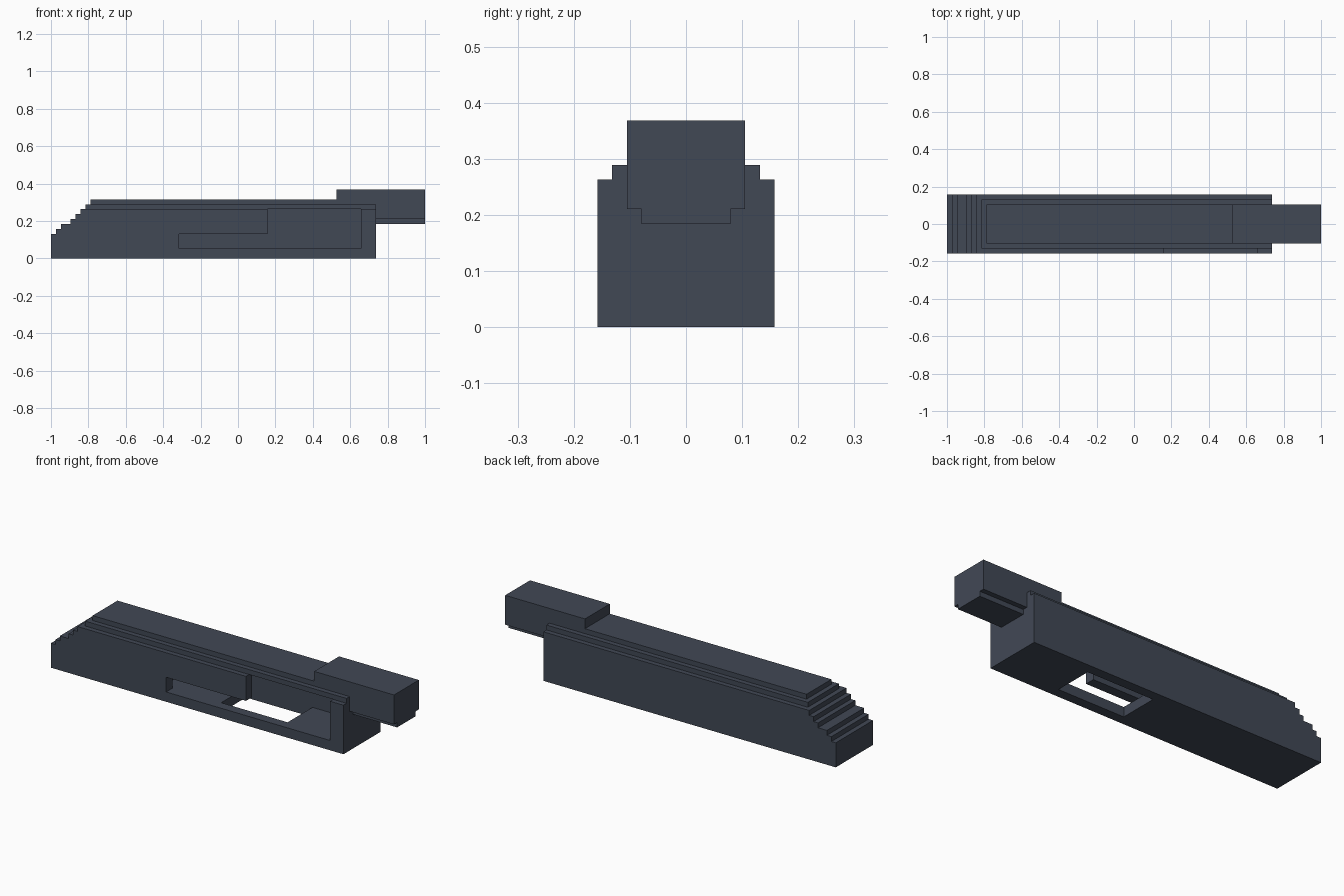
import bpy, bmesh

if "Cube" in bpy.data.objects:
    bpy.data.objects.remove(bpy.data.objects["Cube"])

U = 2 / 76  # grid unit; x counted from the left end

mat = bpy.data.materials.new("dark_slate")
mat.diffuse_color = (0.053, 0.065, 0.091, 1)
mat.use_nodes = True
mat.node_tree.nodes["Principled BSDF"].inputs["Base Color"].default_value = mat.diffuse_color


def extrude(name, profile, half_width):
    """Side profile of (x, z) grid points, extruded symmetrically along y."""
    bm = bmesh.new()
    face = bm.faces.new([bm.verts.new(((x - 38) * U, -half_width * U, z * U)) for x, z in profile])
    new = bmesh.ops.extrude_face_region(bm, geom=[face])["geom"]
    verts = [g for g in new if isinstance(g, bmesh.types.BMVert)]
    bmesh.ops.translate(bm, verts=verts, vec=(0, 2 * half_width * U, 0))
    bmesh.ops.recalc_face_normals(bm, faces=bm.faces)
    mesh = bpy.data.meshes.new(name)
    bm.to_mesh(mesh)
    bm.free()
    mesh.materials.append(mat)
    obj = bpy.data.objects.new(name, mesh)
    bpy.context.collection.objects.link(obj)
    return obj


def box(name, x0, x1, z0, z1, half_width):
    return extrude(name, [(x0, z0), (x1, z0), (x1, z1), (x0, z1)], half_width)


def cut(target, cutter):
    mod = target.modifiers.new("cut", "BOOLEAN")
    mod.operation = "DIFFERENCE"
    mod.solver = "EXACT"
    mod.object = cutter
    bpy.context.view_layer.objects.active = target
    bpy.ops.object.modifier_apply(modifier=mod.name)
    bpy.data.objects.remove(cutter)


# Main body with stepped sloping end
profile = [(66, 0), (66, 10)]
top = 10
for x in (6, 5, 4, 2, 1, 0):
    profile += [(x, top), (x, top - 1)]
    top -= 1
profile[-1] = (0, 0)
body = extrude("body", profile, 6)

# Hollow interior, open floor slot and L-shaped side window
cut(body, box("cavity", 24, 64, 2, 10.5, 4))
cut(body, box("floor_slot", 37, 52, -1, 3, 4))
window = extrude("window", [(26, 2), (63, 2), (63, 10.5), (44, 10.5), (44, 5), (26, 5)], 2)
window.location.y = -5.5 * U
cut(body, window)

# Narrowing top layers
box("shoulder", 7, 66, 10, 11, 5)
box("top_rail", 8, 66, 11, 12, 4)

# Raised end block with narrow lip beneath
extrude("end_block", [(58, 12), (66, 12), (66, 8), (76, 8), (76, 14), (58, 14)], 4)
box("end_block_lip", 66, 76, 7, 8, 3)
